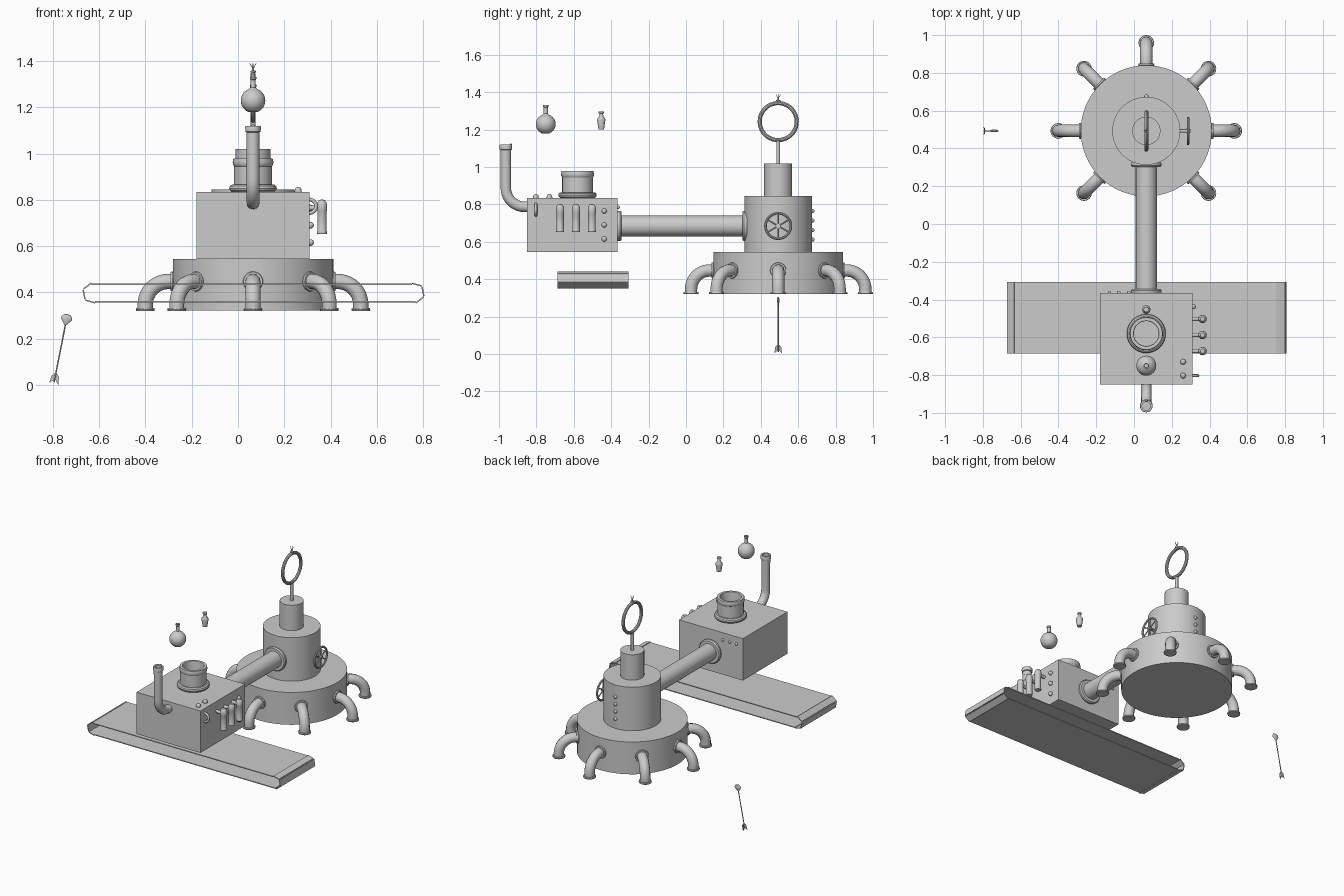
import bpy, bmesh, math
from mathutils import Matrix, Vector

if "Cube" in bpy.data.objects:
    bpy.data.objects.remove(bpy.data.objects["Cube"])

CX, RY, BY = 0.065, 0.493, -0.608      # shared centre line, tower y, box y
Z = Vector((0, 0, 1))


def finish(bm, name, smooth=True):
    bmesh.ops.recalc_face_normals(bm, faces=bm.faces)
    me = bpy.data.meshes.new(name)
    bm.to_mesh(me)
    bm.free()
    return link(me, name, smooth)


def link(me, name, smooth=True):
    ob = bpy.data.objects.new(name, me)
    bpy.context.collection.objects.link(ob)
    if smooth:
        bpy.ops.object.select_all(action='DESELECT')
        ob.select_set(True)
        bpy.context.view_layer.objects.active = ob
        bpy.ops.object.shade_smooth_by_angle(angle=math.radians(35))
    return ob


def lathe(name, profile, loc, axis=(0, 0, 1), n=32, scale=(1, 1, 1)):
    """Revolve (radius, height) points, then aim the axis and place it."""
    bm = bmesh.new()
    vs = [bm.verts.new((r, 0, h)) for r, h in profile]
    es = [bm.edges.new(p) for p in zip(vs, vs[1:])]
    bmesh.ops.spin(bm, geom=vs + es, cent=(0, 0, 0), axis=(0, 0, 1),
                   angle=2 * math.pi, steps=n, use_duplicate=False)
    bmesh.ops.remove_doubles(bm, verts=bm.verts, dist=1e-5)
    rot = Z.rotation_difference(Vector(axis)).to_matrix().to_4x4()
    bm.transform(Matrix.Translation(loc) @ rot @ Matrix.Diagonal((*scale, 1)))
    return finish(bm, name)


def cyl(name, r, a, b, n=32):
    a, b = Vector(a), Vector(b)
    h = (b - a).length
    return lathe(name, [(0, 0), (r, 0), (r, h), (0, h)], a, b - a, n)


def knob(name, loc, axis, r=0.011):
    dome = [(r * math.cos(t * math.pi / 10), r * 0.5 + r * math.sin(t * math.pi / 10)) for t in range(6)]
    return lathe(name, [(0, 0), (r, 0)] + dome, loc, axis, 12)


def ring(name, R, r, loc, axis=(0, 0, 1), n=40, m=10):
    pts = [(R + r * math.cos(2 * math.pi * k / m), r * math.sin(2 * math.pi * k / m)) for k in range(m + 1)]
    return lathe(name, pts, loc, axis, n)


def tube(name, pts, r, caps=True):
    cu = bpy.data.curves.new(name, 'CURVE')
    cu.dimensions = '3D'
    cu.bevel_depth, cu.bevel_resolution, cu.use_fill_caps = r, 4, caps
    sp = cu.splines.new('POLY')
    sp.points.add(len(pts) - 1)
    for p, q in zip(sp.points, pts):
        p.co = (*q, 1)
    tmp = bpy.data.objects.new(name + "_path", cu)
    bpy.context.collection.objects.link(tmp)
    dg = bpy.context.evaluated_depsgraph_get()
    me = bpy.data.meshes.new_from_object(tmp.evaluated_get(dg))
    bpy.data.objects.remove(tmp)
    return link(me, name)


def box(name, size, loc, rot=Matrix(), smooth=False):
    bm = bmesh.new()
    bmesh.ops.create_cube(bm, size=1, matrix=Matrix.Translation(loc) @ rot @ Matrix.Diagonal((*size, 1)))
    return finish(bm, name, smooth)


# stepped round tower
cyl("tower_base", 0.347, (CX, RY, 0.322), (CX, RY, 0.545), 64)
cyl("tower_middle", 0.18, (CX, RY, 0.545), (CX, RY, 0.845), 64)
cyl("tower_top", 0.075, (CX, RY, 0.845), (CX, RY, 1.02), 48)
cyl("ring_pole", 0.01, (CX, RY, 1.02), (CX, RY, 1.145), 16)
ring("tower_ring", 0.099, 0.011, (CX, RY, 1.243), (1, 0, 0), 48)

# small pronged fitting above the ring
lathe("ring_finial", [(0, 0), (0.012, 0), (0.012, 0.007), (0.005, 0.01), (0.005, 0.02), (0, 0.02)],
      (CX, RY, 1.35), n=12)
for k in range(4):
    a = k * math.pi / 2
    d = Vector((math.cos(a), math.sin(a), 0))
    c = Vector((CX, RY, 1.367))
    cyl("finial_prong", 0.0015, c, c + d * 0.013 + Z * 0.022, 6)

# eight outlet elbows around the base
for k in range(8):
    a = k * math.pi / 4
    d = Vector((math.cos(a), math.sin(a), 0))
    c = Vector((CX, RY, 0))
    bend = [c + d * (0.366 + 0.1 * math.sin(t * math.pi / 20)) + Z * (0.347 + 0.1 * math.cos(t * math.pi / 20))
            for t in range(11)]
    tube("outlet_elbow", [c + d * 0.335 + Z * 0.447] + bend + [c + d * 0.466 + Z * 0.325], 0.033)
    lathe("outlet_collar", [(0, 0), (0.041, 0), (0.043, 0.005), (0.041, 0.013), (0, 0.013)],
          c + d * 0.344 + Z * 0.447, d)
    lathe("outlet_rim", [(0, 0), (0.039, 0), (0.041, 0.005), (0.039, 0.012), (0, 0.012)],
          c + d * 0.466 + Z * 0.32)

# six-spoke valve wheel on the right of the tower
wc = Vector((0.286, RY, 0.685))
ring("valve_wheel_rim", 0.068, 0.007, wc, (1, 0, 0))
cyl("valve_wheel_stem", 0.009, (0.235, RY, 0.685), (0.298, RY, 0.685), 16)
lathe("valve_wheel_hub", [(0, -0.007), (0.014, -0.007), (0.014, 0.007), (0, 0.007)], wc, (1, 0, 0), 16)
for k in range(6):
    a = k * math.pi / 3 + math.pi / 6
    cyl("valve_wheel_spoke", 0.004, wc, wc + Vector((0, math.cos(a), math.sin(a))) * 0.068, 8)

# rivets up the back of the tower
for z in (0.765, 0.714, 0.663, 0.612):
    knob("tower_back_knob", (CX, RY + 0.178, z), (0, 1, 0))

# main duct with collars
cyl("main_duct", 0.056, (CX, -0.37, 0.685), (CX, 0.33, 0.685), 40)
for y, s in ((-0.368, 1), (0.325, -1)):
    lathe("duct_collar", [(0, 0), (0.078, 0), (0.081, 0.008), (0.081, 0.016), (0.075, 0.024), (0, 0.024)],
          (CX, y, 0.685), (0, s, 0), 40)

# machine box
box("machine_box", (0.488, 0.486, 0.289), (CX, BY, 0.6895))

# open funnel on the box
lathe("funnel", [(0.082, 0.83), (0.082, 0.945), (0.087, 0.952), (0.088, 0.965), (0.085, 0.978),
                 (0.068, 0.978), (0.066, 0.97), (0.066, 0.838), (0, 0.838)], (CX, -0.58, 0), n=48)
ring("funnel_base_ring", 0.087, 0.016, (CX, -0.58, 0.85))

# front exhaust pipe, open at the top
py = -0.963
path = [(CX, -0.84, 0.787)] + [(CX, -0.863 - 0.1 * math.sin(t * math.pi / 20),
                               0.887 - 0.1 * math.cos(t * math.pi / 20)) for t in range(11)]
tube("exhaust_pipe", path + [(CX, py, 1.07)], 0.028)
lathe("exhaust_mouth", [(0, 1.065), (0.028, 1.065), (0.028, 1.092), (0.033, 1.095), (0.034, 1.115),
                        (0.032, 1.12), (0.022, 1.12), (0.022, 1.07), (0, 1.07)], (CX, py, 0))
knob("exhaust_mouth_stud", (CX, py + 0.027, 1.117), (0, 0, 1), 0.006)

# three vials on the right of the box
for y in (-0.673, -0.588, -0.503):
    lathe("side_vial", [(0, 0.652), (0.02, 0.652), (0.022, 0.656), (0.022, 0.662), (0.02, 0.667), (0.02, 0.75),
                        (0.022, 0.755), (0.022, 0.775), (0.019, 0.79), (0.012, 0.799), (0, 0.802)],
          (0.363, y, 0), n=24)
    cyl("vial_bracket", 0.011, (0.3, y, 0.765), (0.363, y, 0.765), 12)

# knobs and handle on the box
for z in (0.765, 0.69, 0.615):
    knob("side_knob", (0.307, -0.437, z), (1, 0, 0), 0.014)
for y in (-0.803, -0.73):
    knob("top_knob", (0.26, y, 0.833), (0, 0, 1), 0.015)
for x in (-0.13, -0.08, -0.027):
    knob("box_back_knob", (x, -0.367, 0.785), (0, 1, 0), 0.009)
tube("side_handle", [(0.305 + 0.033 * math.sin(t * math.pi / 12), -0.803, 0.772 + 0.03 * math.cos(t * math.pi / 12))
                     for t in range(13)], 0.008)

# flask and bottle floating above the box
body = [(0.053 * math.sin(t * math.pi / 16), 1.229 - 0.053 * math.cos(t * math.pi / 16)) for t in range(2, 16)]
lathe("round_flask", [(0, body[0][1])] + body[:-1] + [(0.012, 1.285), (0.011, 1.318), (0.014, 1.322), (0.014, 1.332),
                                                      (0.009, 1.332), (0.009, 1.285), (0, 1.285)], (CX, -0.75, 0))
lathe("small_bottle", [(0, 1.202), (0.015, 1.202), (0.022, 1.25), (0.021, 1.258), (0.011, 1.272), (0.01, 1.285),
                       (0.014, 1.288), (0.014, 1.298), (0, 1.298)], (CX, -0.453, 0), n=24)

# conveyor belt: flat plates following a stadium loop
half, r, zc, count = 0.695, 0.038, 0.397, 72
turn = math.pi * r
total = 4 * half + 2 * turn
bm = bmesh.new()
for k in range(count):
    s = (k + 0.4) * total / count
    if s < 2 * half:
        x, z, a = -half + s, r, 0
    elif s < 2 * half + turn:
        a = (s - 2 * half) / r
        x, z = half + r * math.sin(a), r * math.cos(a)
    elif s < 4 * half + turn:
        x, z, a = half - (s - 2 * half - turn), -r, math.pi
    else:
        a = math.pi + (s - 4 * half - turn) / r
        x, z = -half + r * math.sin(a), r * math.cos(a)
    bmesh.ops.create_cube(bm, size=1, matrix=Matrix.Translation((0.067 + x, -0.497, zc + z))
                          @ Matrix.Rotation(a, 4, 'Y') @ Matrix.Diagonal((0.0425, 0.378, 0.006, 1)))
finish(bm, "conveyor_belt", False)

# tilted arrow beside the tower
foot, head = Vector((-0.795, RY, 0.012)), Vector((-0.742, RY, 0.28))
d = (head - foot).normalized()
cyl("arrow_shaft", 0.003, foot, head, 8)
rot = Z.rotation_difference(d).to_matrix().to_4x4()
lathe("arrow_head", [(0, -0.026), (0.012, -0.012), (0.024, 0.004), (0.023, 0.013), (0.014, 0.024), (0, 0.026)],
      head, d, 12, (1, 0.3, 1))
for k in range(4):
    bm = bmesh.new()
    vs = [bm.verts.new(p) for p in ((0, 0, 0.014), (0.02, 0, -0.008), (0.017, 0, 0.024), (0, 0, 0.044))]
    bm.faces.new(vs)
    bmesh.ops.solidify(bm, geom=bm.faces[:], thickness=0.003)
    bm.transform(Matrix.Translation(foot) @ rot @ Matrix.Rotation(k * math.pi / 2, 4, 'Z'))
    finish(bm, "arrow_fletching", False)
